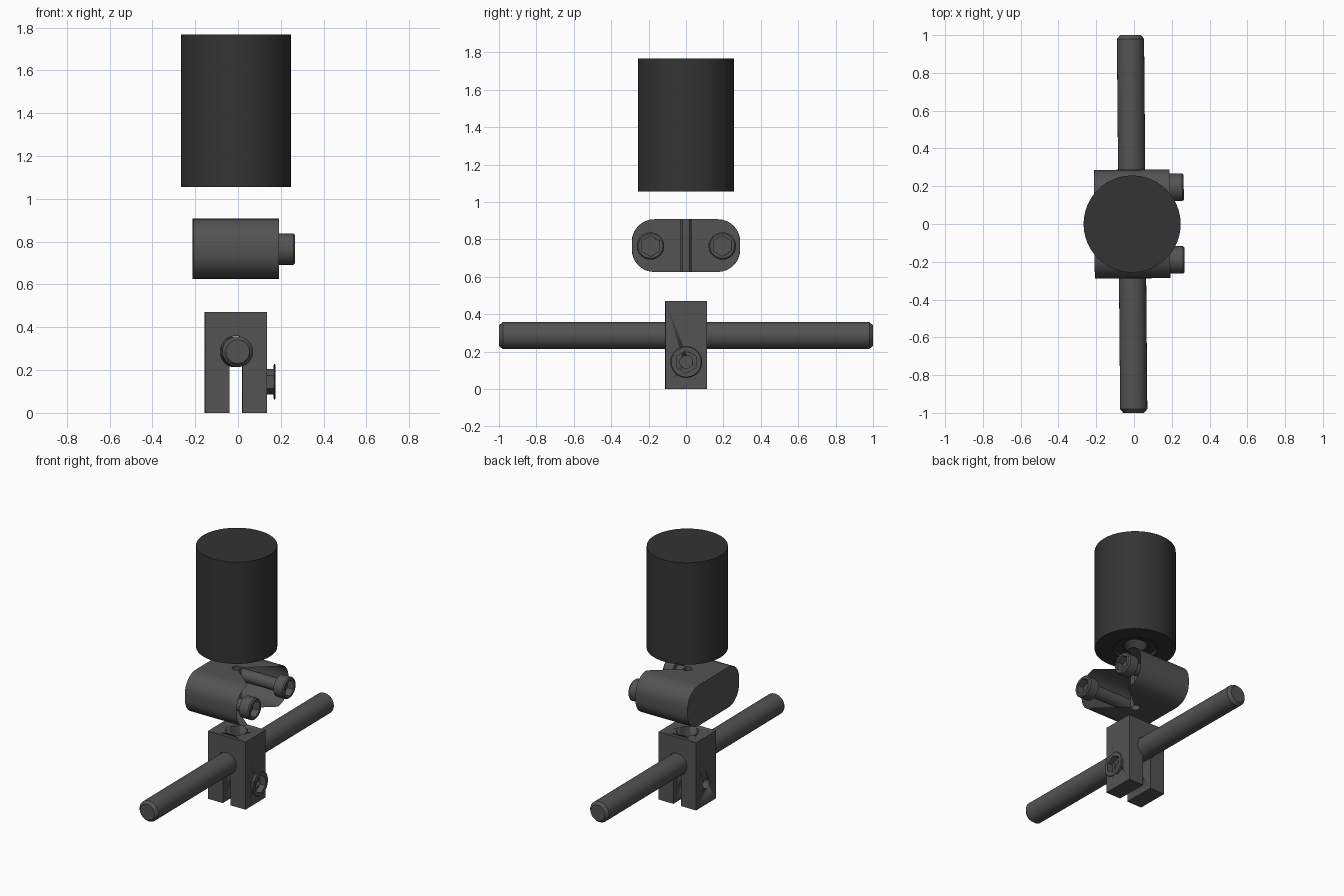
import bpy, bmesh, math
from mathutils import Matrix

if "Cube" in bpy.data.objects:
    bpy.data.objects.remove(bpy.data.objects["Cube"])

TILT = Matrix.Rotation(math.radians(0.5), 4, 'Z')
CX = -0.01


def material(name, v):
    m = bpy.data.materials.new(name)
    m.diffuse_color = (v, v * 1.02, v, 1)
    m.use_nodes = True
    m.node_tree.nodes["Principled BSDF"].inputs["Base Color"].default_value = m.diffuse_color
    return m


STEEL = material("steel", 0.085)
BLACK = material("black", 0.033)


def finish(name, bm, mat, matrix=Matrix()):
    bmesh.ops.recalc_face_normals(bm, faces=bm.faces)
    bm.transform(TILT @ matrix)
    me = bpy.data.meshes.new(name)
    bm.to_mesh(me)
    bm.free()
    ob = bpy.data.objects.new(name, me)
    bpy.context.collection.objects.link(ob)
    me.materials.append(mat)
    bpy.ops.object.select_all(action='DESELECT')
    ob.select_set(True)
    bpy.context.view_layer.objects.active = ob
    bpy.ops.object.shade_smooth_by_angle(angle=math.radians(30))
    return ob


def turned(name, rings, mat, matrix=Matrix(), segs=48, caps=(True, True)):
    """Turned part along z; rings are (height, radius) or (height, radius, 'hex')."""
    bm = bmesh.new()
    loops = []
    for ring in rings:
        loop = []
        for i in range(segs):
            a = 2 * math.pi * i / segs
            r = ring[1]
            if len(ring) > 2:
                r *= math.cos(math.pi / 6) / math.cos(a % (math.pi / 3) - math.pi / 6)
            loop.append(bm.verts.new((r * math.cos(a), r * math.sin(a), ring[0])))
        loops.append(loop)
    for p, q in zip(loops, loops[1:]):
        for i in range(segs):
            j = (i + 1) % segs
            bm.faces.new((p[i], p[j], q[j], q[i]))
    for loop, cap in ((loops[0], caps[0]), (loops[-1], caps[1])):
        if cap:
            bm.faces.new(loop)
    return finish(name, bm, mat, matrix)


def along_x(x, y, z):
    return Matrix.Translation((x, y, z)) @ Matrix.Rotation(math.pi / 2, 4, 'Y')


# knob with a recessed bore underneath
turned("knob", [(1.45, 0.075), (1.08, 0.075), (1.08, 0.14), (1.056, 0.14),
                (1.056, 0.257), (1.767, 0.257)], BLACK, Matrix.Translation((CX, 0, 0)))

# cross rod with chamfered ends
turned("cross_rod", [(-1, 0.055), (-0.98, 0.072), (0.98, 0.072), (1, 0.055)], STEEL,
       Matrix.Translation((CX, 0, 0.286)) @ Matrix.Rotation(math.pi / 2, 4, 'X'))


# clamp body: rounded bar, open on its bolt side
def clamp():
    bm = bmesh.new()
    hy, hz, r, x0, x1 = 0.288, 0.141, 0.12, -0.2, 0.2
    prof = []
    for k, (sy, sz) in enumerate(((1, 1), (-1, 1), (-1, -1), (1, -1))):
        for i in range(9):
            a = math.pi / 2 * (k + i / 8)
            prof.append((sy * (hy - r) + r * math.cos(a), sz * (hz - r) + r * math.sin(a)))
    a_loop = [bm.verts.new((x0, *p)) for p in prof]
    b_loop = [bm.verts.new((x1, *p)) for p in prof]
    n = len(prof)
    for i in range(n):
        j = (i + 1) % n
        if i in (8, 26):          # flat top and bottom are built around the bore
            continue
        bm.faces.new((a_loop[i], a_loop[j], b_loop[j], b_loop[i]))
    bm.faces.new(a_loop)
    ex, ey, hole = 0.2, hy - r, 0.03
    tubes = []
    for z in (hz, -hz):
        inner, outer = [], []
        c0 = math.atan2(ey, ex)
        angs = [c0 + (math.pi - 2 * c0) * i / 6 for i in range(7)]
        angs += [math.pi - c0 + 2 * c0 * i / 6 for i in range(1, 7)]
        angs += [math.pi + c0 + (math.pi - 2 * c0) * i / 6 for i in range(1, 7)]
        for a in angs:
            c, s = math.cos(a), math.sin(a)
            t = min(ex / max(abs(c), 1e-6), ey / max(abs(s), 1e-6))
            inner.append(bm.verts.new((hole * c, hole * s, z)))
            outer.append(bm.verts.new((t * c, t * s, z)))
        for i in range(len(angs) - 1):
            bm.faces.new((inner[i], inner[i + 1], outer[i + 1], outer[i]))
        tubes.append(inner)
    p, q = tubes
    for i in range(len(p)):
        j = (i + 1) % len(p)
        bm.faces.new((p[i], p[j], q[j], q[i]))
    finish("clamp_body", bm, STEEL, Matrix.Translation((CX, 0, 0.767)))


clamp()

# clamp bolts with hex sockets
for side, y in (("front", -0.192), ("back", 0.192)):
    turned("clamp_bolt_" + side,
           [(-0.15, 0.042), (0.19, 0.042), (0.19, 0.073), (0.257, 0.073), (0.265, 0.066),
            (0.265, 0.055, 'hex'), (0.215, 0.055, 'hex')], STEEL, along_x(0, y, 0.765), 36)

# split block: outline in x-z with a keyhole slot round the rod
bm = bmesh.new()
slot, rr, rz = 0.03, 0.074, 0.286
a0 = math.asin(slot / rr)
arc = [-math.pi / 2 + a0 + (2 * math.pi - 2 * a0) * i / 28 for i in range(29)]
outline = [(-slot, 0), (-0.145, 0), (-0.145, 0.472), (0.145, 0.472), (0.145, 0), (slot, 0)]
outline += [(rr * math.cos(a), rz + rr * math.sin(a)) for a in arc]
face = bm.faces.new([bm.verts.new((x, -0.112, z)) for x, z in outline])
ext = bmesh.ops.extrude_face_region(bm, geom=[face])["geom"]
bmesh.ops.translate(bm, vec=(0, 0.224, 0), verts=[g for g in ext if isinstance(g, bmesh.types.BMVert)])
block = finish("split_block", bm, STEEL, Matrix.Translation((CX, 0, 0)))

# top socket and bolt hole in the block
cuts = [turned("socket_cutter", [(0.37, 0.07), (0.6, 0.07)], STEEL, Matrix.Translation((CX, 0, 0)), 32),
        turned("bolt_cutter", [(-0.3, 0.035), (0.3, 0.035)], STEEL, along_x(0, 0, 0.145), 24)]
for c in cuts:
    mod = block.modifiers.new(c.name, 'BOOLEAN')
    mod.object, mod.solver = c, 'EXACT'
bpy.context.view_layer.objects.active = block
for c in cuts:
    bpy.ops.object.modifier_apply(modifier=c.name)
    bpy.data.objects.remove(c)

# block bolt: thin rim round a hex socket
turned("block_bolt", [(0.167, 0.078), (0.17, 0.085), (0.175, 0.08), (0.175, 0.06, 'hex'),
                      (0.125, 0.06, 'hex')], STEEL, along_x(0, 0, 0.145), 36, (False, True))
